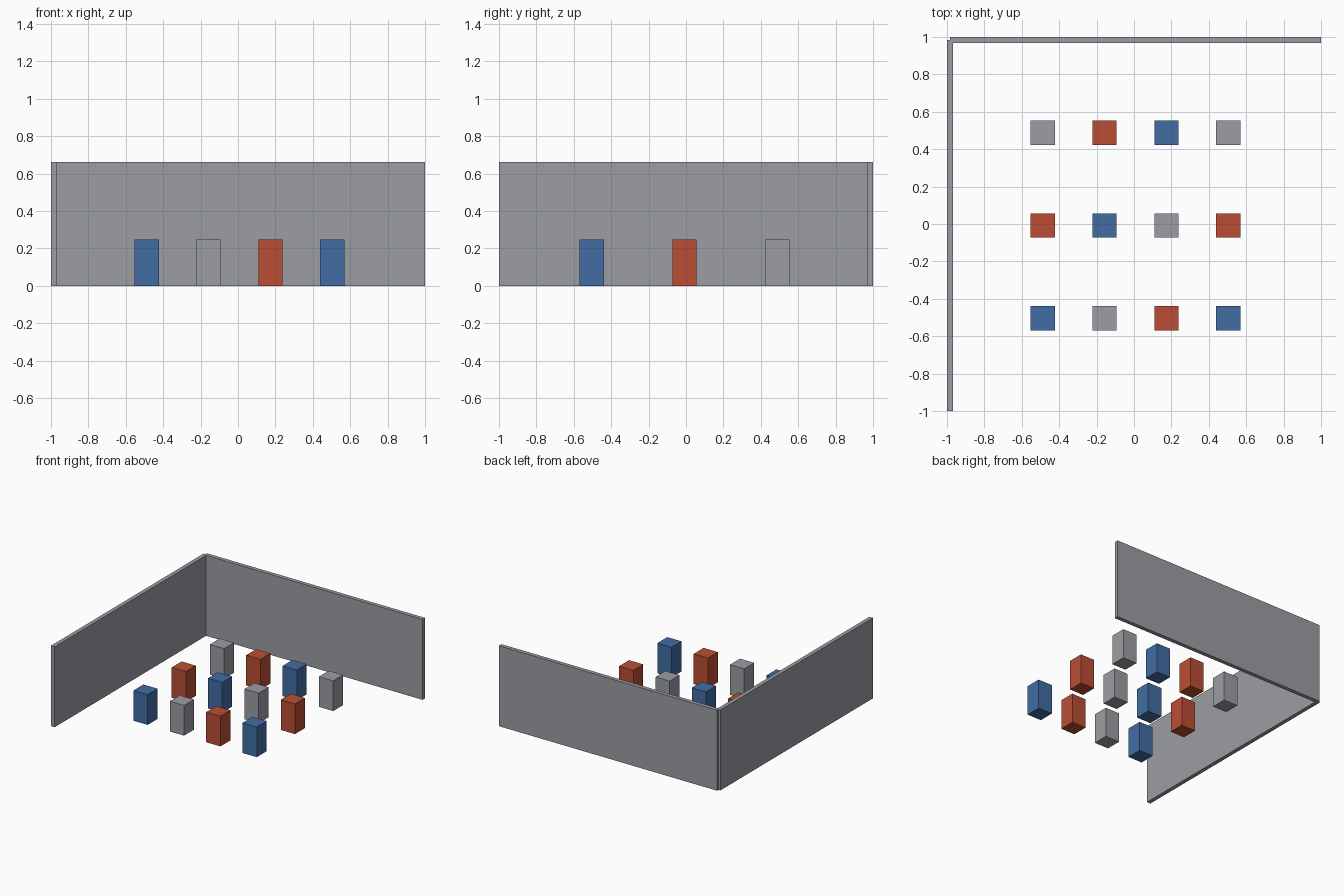
import bpy

if "Cube" in bpy.data.objects:
    bpy.data.objects.remove(bpy.data.objects["Cube"])

U = 2 / 6.05          # one room unit, so the whole model is 2 wide
T = 0.1 * U           # wall thickness
H = 2 * U             # wall height
CX, CY = 0.025 * U, -0.025 * U   # centre of the room between the walls


def material(name, rgb):
    m = bpy.data.materials.new(name)
    m.diffuse_color = (*rgb, 1)
    m.use_nodes = True
    m.node_tree.nodes["Principled BSDF"].inputs["Base Color"].default_value = m.diffuse_color
    return m


blue = material("blue", (0.053, 0.150, 0.361))
grey = material("grey", (0.328, 0.337, 0.366))
red = material("red", (0.491, 0.076, 0.034))


def box(name, x, y, size, mat):
    """Box standing on z = 0."""
    bpy.ops.mesh.primitive_cube_add(size=1, location=(x, y, size[2] / 2))
    o = bpy.context.object
    o.name = name
    o.scale = size
    bpy.ops.object.transform_apply(location=False, rotation=False, scale=True)
    o.data.materials.append(mat)


# Two walls, each running to the centreline of the other
box("left_wall", CX - 3 * U, CY, (T, 6 * U, H), grey)
box("back_wall", CX, CY + 3 * U, (6 * U, T, H), grey)

# Grid of blocks with colours cycling diagonally
palette = (blue, grey, red)
for j in range(3):
    for i in range(4):
        box(f"block_{j + 1}_{i + 1}", CX + (i - 1.5) * U, CY + (j - 1) * 1.5 * U,
            (0.39 * U, 0.39 * U, 0.75 * U), palette[(i - j) % 3])
